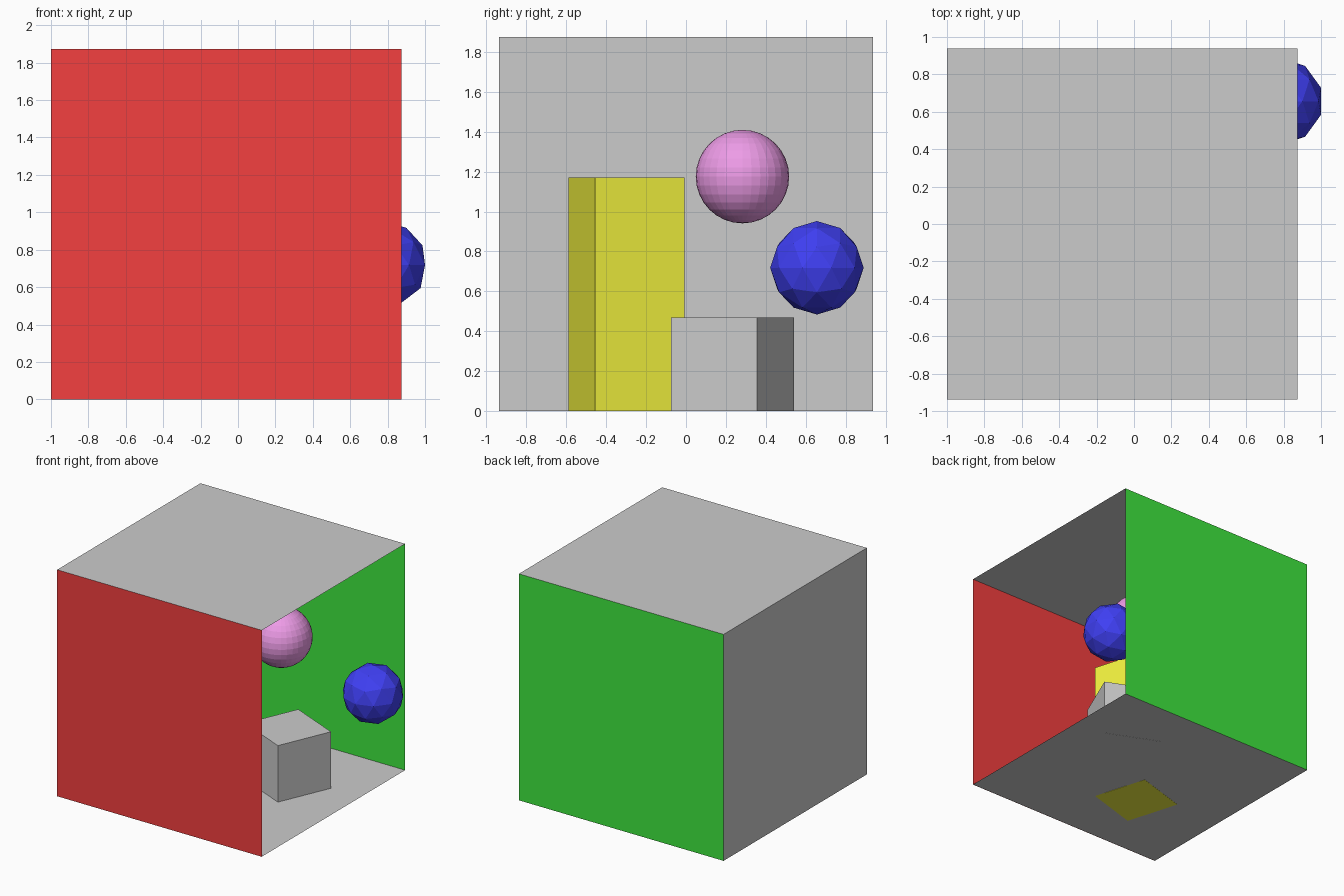
import bpy
from math import radians, pi

if "Cube" in bpy.data.objects:
    bpy.data.objects.remove(bpy.data.objects["Cube"])

U = 0.4685           # module: room is 4 units wide, blocks and balls 1 unit
H = 2 * U            # half room size
CX = -1 + H          # room centre along x


def paint(obj, name, rgb):
    mat = bpy.data.materials.new(name)
    mat.diffuse_color = (*rgb, 1)
    mat.use_nodes = True
    mat.node_tree.nodes["Principled BSDF"].inputs["Base Color"].default_value = mat.diffuse_color
    obj.data.materials.append(mat)


def panel(name, loc, rot=(0, 0, 0)):
    bpy.ops.mesh.primitive_plane_add(size=2 * H, location=loc, rotation=rot)
    obj = bpy.context.object
    obj.name = name
    return obj


def block(name, x, y, height, angle):
    bpy.ops.mesh.primitive_cube_add(size=1, location=(x, y, height / 2),
                                    rotation=(0, 0, radians(angle)))
    obj = bpy.context.object
    obj.name = name
    obj.scale = (U, U, height)
    return obj


# Room shell, open on the +x side
panel("floor", (CX, 0, 0.001))
panel("ceiling", (CX, 0, 2 * H), (pi, 0, 0))
panel("back_wall", (-1, 0, H), (0, pi / 2, 0))
red = panel("red_wall", (CX, -H, H), (-pi / 2, 0, 0))
paint(red, "red", (0.9, 0.05, 0.05))
green = panel("green_wall", (CX, H, H), (pi / 2, 0, 0))
paint(green, "green", (0.05, 0.8, 0.05))

# Blocks standing on the floor
block("short_block", 0.295, 0.233, U, -23.3)
tall = block("tall_block", -0.273, -0.298, 2.5 * U, 16.7)
paint(tall, "yellow", (0.9, 0.9, 0.05))

# Faceted ball and finer ball
bpy.ops.mesh.primitive_ico_sphere_add(subdivisions=2, radius=U / 2,
                                      location=(0.777, 0.656, 0.718))
bpy.context.object.name = "faceted_ball"
paint(bpy.context.object, "blue", (0.05, 0.05, 0.9))
bpy.ops.mesh.primitive_uv_sphere_add(segments=32, ring_count=16, radius=U / 2,
                                     location=(0.2, 0.283, 1.175))
bpy.context.object.name = "round_ball"
paint(bpy.context.object, "pink", (0.85, 0.33, 0.8))
